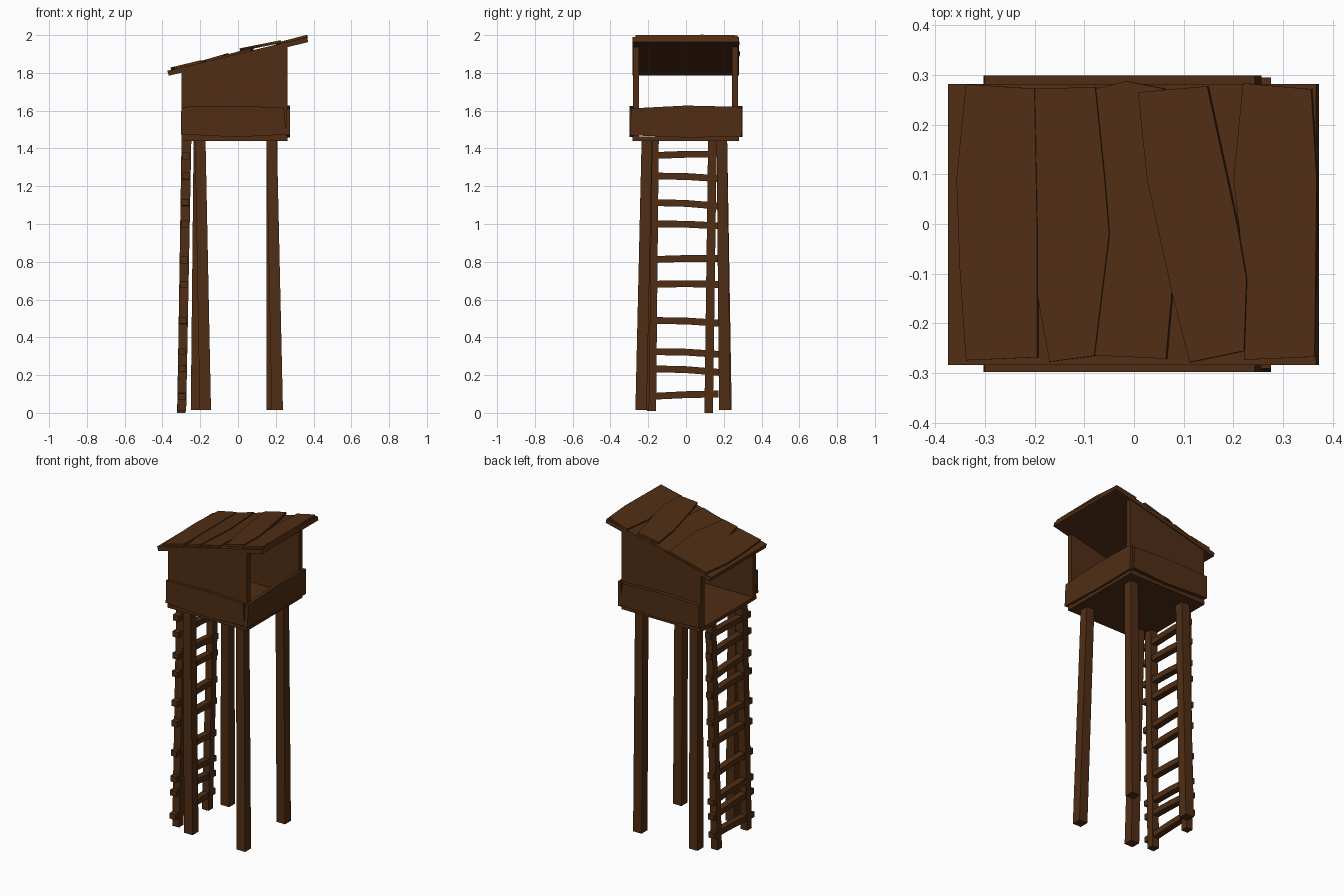
import bpy, bmesh
from mathutils import Vector

wood = bpy.data.materials.new("dark_wood")
wood.diffuse_color = (0.08, 0.027, 0.007, 1)


def loft(name, ring_a, ring_b):
    """Closed solid between two matching outlines."""
    bm = bmesh.new()
    a = [bm.verts.new(p) for p in ring_a]
    b = [bm.verts.new(p) for p in ring_b]
    bm.faces.new(a)
    bm.faces.new(b[::-1])
    n = len(a)
    for i in range(n):
        j = (i + 1) % n
        bm.faces.new((a[j], a[i], b[i], b[j]))
    bmesh.ops.recalc_face_normals(bm, faces=bm.faces)
    me = bpy.data.meshes.new(name)
    bm.to_mesh(me)
    bm.free()
    me.materials.append(wood)
    ob = bpy.data.objects.new(name, me)
    bpy.context.collection.objects.link(ob)
    return ob


def slab_y(name, xz, y0, y1):
    return loft(name, [(x, y0, z) for x, z in xz], [(x, y1, z) for x, z in xz])


def slab_x(name, yz, x0, x1):
    return loft(name, [(x0, y, z) for y, z in yz], [(x1, y, z) for y, z in yz])


def post(name, bottom, top, wb, wt):
    def ring(c, w):
        return [(c[0] + sx * w / 2, c[1] + sy * w / 2, c[2])
                for sx, sy in ((-1, -1), (1, -1), (1, 1), (-1, 1))]
    return loft(name, ring(bottom, wb), ring(top, wt))


def roof_under(x):
    return 1.8735 + 0.241 * x


# Splayed legs
legs = {
    "front_left_leg": ((-0.173, -0.225), (-0.2, -0.205)),
    "front_right_leg": ((0.208, -0.238), (0.178, -0.207)),
    "back_left_leg": ((-0.22, 0.212), (-0.207, 0.19)),
    "back_right_leg": ((0.18, 0.205), (0.18, 0.19)),
}
for name, (b, t) in legs.items():
    post(name, (*b, 0.015), (*t, 1.45), 0.06, 0.056)

# Ladder rails and crooked rungs
post("ladder_front_rail", (-0.298, -0.182, 0.01), (-0.273, -0.17, 1.45), 0.047, 0.052)
post("ladder_back_rail", (-0.3, 0.12, 0.0), (-0.273, 0.14, 1.45), 0.045, 0.046)
rungs = [(0.085, 0.1), (0.235, 0.215), (0.325, 0.31), (0.49, 0.475), (0.68, 0.68),
         (0.81, 0.817), (1.0, 0.99), (1.115, 1.095), (1.255, 1.24), (1.36, 1.37)]
for i, (za, zb) in enumerate(rungs):
    x = -0.3 + 0.018 * za
    h = 0.018
    zm = (za + zb) / 2 + 0.004
    yz = [(-0.235, za - h), (0, zm - h), (0.172, zb - h),
          (0.172, zb + h), (0, zm + h), (-0.235, za + h)]
    slab_x(f"ladder_rung_{i + 1}", yz, x - 0.02, x + 0.02)

# Cabin floor and side walls
slab_y("floor", [(-0.3, 1.44), (0.262, 1.44), (0.262, 1.462), (-0.3, 1.462)], -0.283, 0.28)
wall = [(-0.3, 1.45), (0.262, 1.45), (0.262, roof_under(0.262) + 0.005),
        (-0.3, roof_under(-0.3) + 0.005)]
slab_y("front_wall", wall, -0.281, -0.25)
slab_y("back_wall", wall, 0.243, 0.276)

# Skirt boards around the cabin
skirt = [(-0.303, 1.475), (0, 1.46), (0.256, 1.474), (0.243, 1.615), (0, 1.626), (-0.3, 1.62)]
slab_y("front_skirt_board", skirt, -0.298, -0.279)
slab_y("back_skirt_board", skirt, 0.274, 0.299)
slab_x("right_skirt_board", [(-0.298, 1.47), (0, 1.458), (0.293, 1.462), (0.295, 1.62),
                             (0, 1.627), (-0.29, 1.612)], 0.255, 0.275)

# Sloping roof base
slab_y("roof_base", [(-0.367, 1.785), (0.372, 1.963), (0.366, 1.989), (-0.374, 1.811)],
       -0.283, 0.281)

# Uneven roof planks: outline seen from above, lift of left and right edge
planks = [
    ([(-0.338, 0.281), (-0.2, 0.272), (-0.195, 0), (-0.195, -0.268), (-0.338, -0.274),
      (-0.35, -0.1), (-0.357, 0.09)], 0.014, 0.014),
    ([(-0.217, 0.272), (-0.078, 0.275), (-0.06, 0.1), (-0.05, -0.02), (-0.08, -0.265),
      (-0.17, -0.277), (-0.195, -0.14)], 0.009, 0.017),
    ([(-0.08, 0.272), (-0.015, 0.287), (0.06, 0.272), (0.08, 0), (0.076, -0.137),
      (0.064, -0.271), (-0.08, -0.264), (-0.075, -0.1)], 0.010, 0.015),
    ([(0.008, 0.265), (0.147, 0.277), (0.207, 0), (0.226, -0.11), (0.221, -0.255),
      (0.112, -0.278), (0.076, -0.137), (0.026, 0.09)], 0.027, 0.018),
    ([(0.219, 0.283), (0.356, 0.271), (0.367, 0.09), (0.363, -0.267), (0.221, -0.273),
      (0.222, -0.1), (0.2, 0.09)], 0.010, 0.013),
]
for i, (pts, la, lb) in enumerate(planks):
    x0 = min(p[0] for p in pts)
    x1 = max(p[0] for p in pts)
    top = [Vector((x, y, roof_under(x) + 0.027 + la + (lb - la) * (x - x0) / (x1 - x0)))
           for x, y in pts]
    loft(f"roof_plank_{i + 1}", top, [p - Vector((-0.003, 0, 0.015)) for p in top])
